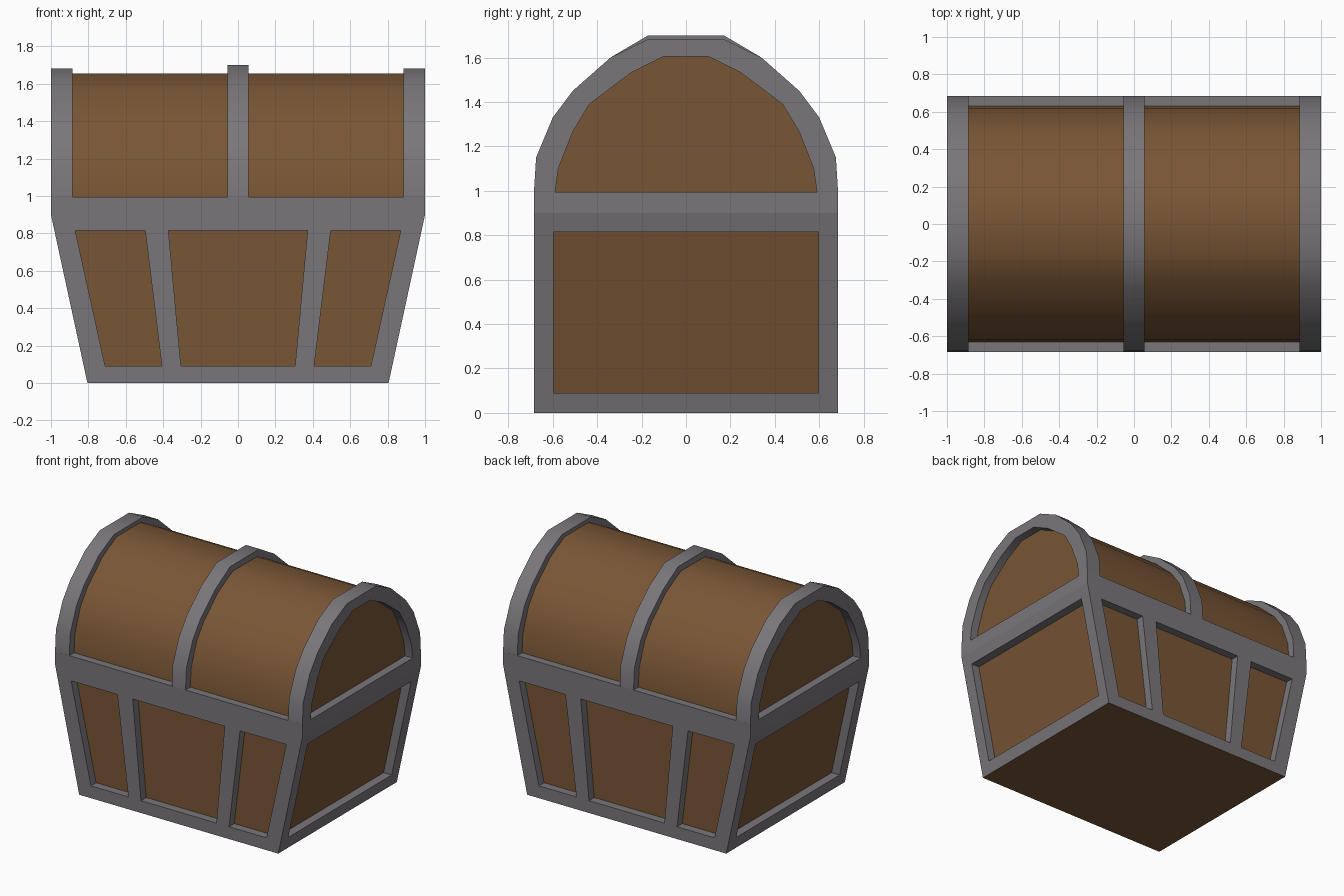
import bpy, bmesh, math

if "Cube" in bpy.data.objects:
    bpy.data.objects.remove(bpy.data.objects["Cube"])


def material(name, rgb):
    m = bpy.data.materials.new(name)
    m.diffuse_color = (*rgb, 1)
    m.use_nodes = True
    m.node_tree.nodes["Principled BSDF"].inputs["Base Color"].default_value = m.diffuse_color
    return m


WOOD = material("brown wood", (0.19, 0.092, 0.036))
IRON = material("grey iron", (0.195, 0.183, 0.195))
HALF_Y = 0.685      # half depth of the chest
RECESS = 0.06       # how far the wood sits behind the iron


def half_width(z):
    """Flared half width of the lower box."""
    return 0.805 + (1.0 - 0.805) * z / 0.9


def prism(name, poly, axis, a, b, mat, smooth=False):
    """Extrude a closed profile: (x, z) along y, or (y, z) along x."""
    bm = bmesh.new()

    def put(p, t):
        return bm.verts.new((p[0], t, p[1]) if axis == 'y' else (t, p[0], p[1]))
    A = [put(p, a) for p in poly]
    B = [put(p, b) for p in poly]
    n = len(poly)
    bm.faces.new(A)
    bm.faces.new(B[::-1])
    for i in range(n):
        bm.faces.new((A[i], B[i], B[(i + 1) % n], A[(i + 1) % n]))
    bmesh.ops.recalc_face_normals(bm, faces=bm.faces)
    me = bpy.data.meshes.new(name)
    bm.to_mesh(me)
    bm.free()
    me.materials.append(mat)
    ob = bpy.data.objects.new(name, me)
    bpy.context.collection.objects.link(ob)
    if smooth:
        bpy.ops.object.select_all(action='DESELECT')
        ob.select_set(True)
        bpy.context.view_layer.objects.active = ob
        bpy.ops.object.shade_smooth_by_angle(angle=math.radians(35))
    return ob


def slab(name, z0, z1, inset, half_y, mat):
    """Horizontal slice of the flared box."""
    w0, w1 = half_width(z0) - inset, half_width(z1) - inset
    return prism(name, [(-w0, z0), (w0, z0), (w1, z1), (-w1, z1)], 'y',
                 -half_y, half_y, mat)


def arch(half):
    """Mirror a right-hand half profile (bottom to top) to a full arch."""
    return half + [(-y, z) for y, z in reversed(half)]


# Lower box: wooden core and iron rails; the underside is wood
slab("box_panels", 0.05, 0.86, RECESS + 0.005, HALF_Y - RECESS, WOOD)
base = slab("bottom_rail", 0.0, 0.09, 0, HALF_Y, IRON)
base.data.materials.append(WOOD)
for f in base.data.polygons:
    if f.normal.z < -0.9:
        f.material_index = 1
slab("top_rail", 0.815, 0.9, 0, HALF_Y, IRON)

# Corner posts and slanted struts, front and back, left and right
Z0, Z1 = 0.09, 0.815
bars = {
    "corner_post": ((0.71, half_width(Z0)), (0.87, half_width(Z1)), 0.597),
    "strut": ((0.305, 0.407), (0.372, 0.496), HALF_Y - RECESS - 0.01),
}
for name, (low, high, inner) in bars.items():
    for sx in (-1, 1):
        for sy in (-1, 1):
            poly = [(sx * low[0], Z0), (sx * low[1], Z0),
                    (sx * high[1], Z1), (sx * high[0], Z1)]
            prism(name, poly, 'y', sy * inner, sy * HALF_Y, IRON)

# Lid rim
prism("lid_rim", [(-1, 0.9), (1, 0.9), (1, 0.995), (-1, 0.995)], 'y',
      -HALF_Y, HALF_Y, IRON)

# Lid profiles
outer = [(0.685, 0.99), (0.675, 1.15), (0.6, 1.33), (0.51, 1.45),
         (0.34, 1.6), (0.17, 1.683)]
barrel = [(0.63, 0.99), (0.62, 1.13), (0.555, 1.305), (0.47, 1.42),
          (0.305, 1.568), (0.14, 1.655)]
inner = [(0.59, 0.99), (0.575, 1.1), (0.51, 1.265), (0.435, 1.39),
         (0.25, 1.53), (0.1, 1.605)]

# Wooden barrel lid
prism("lid_barrel", arch(barrel), 'x', -1 + RECESS, 1 - RECESS, WOOD, True)

# Iron bands: two end hoops and a slightly taller middle one
hoop = arch(outer) + arch(inner)[::-1]
for s in (-1, 1):
    prism("end_band", hoop, 'x', s * 0.885, s * 1.0, IRON, True)
tall = outer[:-1] + [(0.17, 1.70)]
prism("middle_band", arch(tall) + arch(inner)[::-1], 'x', -0.055, 0.055,
      IRON, True)
